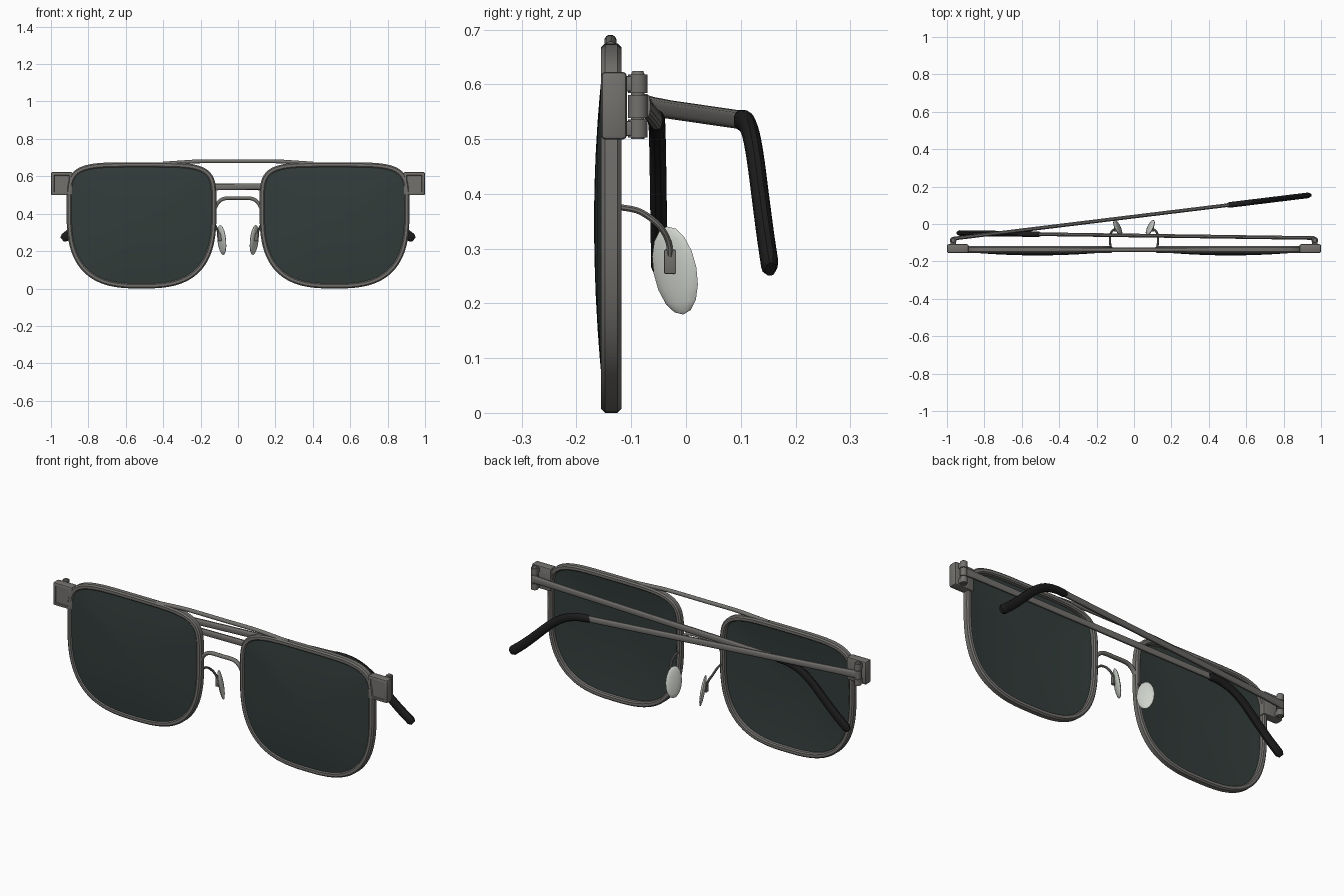
import bpy, bmesh, math
from mathutils import Vector, Matrix

if "Cube" in bpy.data.objects:
    bpy.data.objects.remove(bpy.data.objects["Cube"])


def material(name, rgb):
    m = bpy.data.materials.new(name)
    m.diffuse_color = (*rgb, 1)
    m.use_nodes = True
    m.node_tree.nodes["Principled BSDF"].inputs["Base Color"].default_value = m.diffuse_color
    return m


METAL = material("dark_metal", (0.17, 0.165, 0.155))
BLACK = material("black_plastic", (0.012, 0.012, 0.012))
GLASS = material("dark_lens", (0.032, 0.046, 0.043))
PAD = material("pale_pad", (0.62, 0.65, 0.6))


def finish(name, bm, mat, angle=35):
    bmesh.ops.recalc_face_normals(bm, faces=bm.faces)
    me = bpy.data.meshes.new(name)
    bm.to_mesh(me)
    bm.free()
    ob = bpy.data.objects.new(name, me)
    bpy.context.collection.objects.link(ob)
    me.materials.append(mat)
    bpy.ops.object.select_all(action='DESELECT')
    ob.select_set(True)
    bpy.context.view_layer.objects.active = ob
    bpy.ops.object.shade_smooth_by_angle(angle=math.radians(angle))
    return ob


def loft(name, rings, mat, closed=False, angle=35):
    bm = bmesh.new()
    vs = [[bm.verts.new(p) for p in r] for r in rings]
    n = len(vs[0])
    for i in range(len(vs) - (0 if closed else 1)):
        a, b = vs[i], vs[(i + 1) % len(vs)]
        for j in range(n):
            k = (j + 1) % n
            bm.faces.new((a[j], a[k], b[k], b[j]))
    if not closed:
        bm.faces.new(vs[0])
        bm.faces.new(vs[-1])
    return finish(name, bm, mat, angle)


def smooth_path(pts, steps=6):
    """Catmull-Rom curve through the points."""
    p = [Vector(q) for q in pts]
    p = [2 * p[0] - p[1]] + p + [2 * p[-1] - p[-2]]
    out = []
    for i in range(1, len(p) - 2):
        a, b, c, d = p[i - 1:i + 3]
        for s in range(steps):
            t = s / steps
            out.append(0.5 * (2 * b + (c - a) * t + (2 * a - 5 * b + 4 * c - d) * t * t
                              + (3 * b - a - 3 * c + d) * t ** 3))
    return out + [p[-2]]


def sweep(name, path, ref, radii, mat, sides=12, power=1.0):
    """Oval tube; radii(t) gives half sizes along ref and across it."""
    rings, ref, n = [], Vector(ref), len(path)
    for i, p in enumerate(path):
        tan = (path[min(i + 1, n - 1)] - path[max(i - 1, 0)]).normalized()
        up = tan.cross(ref).normalized()
        side = up.cross(tan)
        a, b = radii(i / (n - 1))
        ring = []
        for k in range(sides):
            w = 2 * math.pi * (k + 0.5) / sides
            c, s = math.cos(w), math.sin(w)
            ring.append(p + side * a * math.copysign(abs(c) ** power, c)
                        + up * b * math.copysign(abs(s) ** power, s))
        rings.append(ring)
    return loft(name, rings, mat)


def box(name, lo, hi, mat, bevel=0.005, panel=False):
    bm = bmesh.new()
    lo, hi = Vector(lo), Vector(hi)
    bmesh.ops.create_cube(bm, size=1, matrix=Matrix.Translation((lo + hi) / 2)
                          @ Matrix.Diagonal((*[abs(v) for v in hi - lo], 1)))
    bmesh.ops.bevel(bm, geom=bm.edges[:], offset=bevel, segments=2, affect='EDGES', profile=0.5)
    if panel:
        front = min(bm.faces, key=lambda f: f.calc_center_median().y)
        bmesh.ops.inset_region(bm, faces=[front], thickness=0.012)
        bmesh.ops.inset_region(bm, faces=[front], thickness=0.002, depth=-0.004)
    return finish(name, bm, mat)


def cylinder(name, x, y, z0, z1, r, mat, r_top=None):
    bm = bmesh.new()
    bmesh.ops.create_cone(bm, cap_ends=True, segments=20, radius1=r, radius2=r_top or r, depth=z1 - z0,
                          matrix=Matrix.Translation((x, y, (z0 + z1) / 2)))
    return finish(name, bm, mat)


# Lens outline: flat-topped, rounder below
CX, CZ, N = 0.516, 0.42, 96


def outline():
    pts = []
    for i in range(N):
        w = 2 * math.pi * i / N
        c, s = math.cos(w), math.sin(w)
        n, h = (4.6, 0.255) if s >= 0 else (2.8, 0.42)
        pts.append(Vector((0.401 * math.copysign(abs(c) ** (2 / n), c),
                           h * math.copysign(abs(s) ** (2 / n), s))))
    return pts


OUT = outline()
NORMALS = []
for i in range(N):
    t = OUT[(i + 1) % N] - OUT[i - 1]
    NORMALS.append(Vector((t.y, -t.x)).normalized())

# Rim cross-section: inward offset, depth
RIM = [(0, -0.148), (0.007, -0.155), (0.021, -0.155), (0.027, -0.150),
       (0.027, -0.124), (0.021, -0.118), (0.007, -0.118), (0, -0.125)]

for s, tag in ((1, "right"), (-1, "left")):
    # Rim
    loft("rim_" + tag, [[(s * (CX + p.x - n.x * d), y, CZ + p.y - n.y * d) for d, y in RIM]
                        for p, n in zip(OUT, NORMALS)], METAL, closed=True)
    # Domed lens
    edge = [p - n * 0.022 for p, n in zip(OUT, NORMALS)]
    rs = [0.02, 0.2, 0.4, 0.6, 0.75, 0.88, 1]

    def lens_ring(r, y0):
        return [(s * (CX + e.x * r), y0 - 0.018 * (1 - r * r), CZ - 0.07 * (1 - r) + e.y * r) for e in edge]
    loft("lens_" + tag, [lens_ring(r, -0.150) for r in rs] + [lens_ring(r, -0.141) for r in reversed(rs)], GLASS)

    # End piece with framed front panel
    box("end_piece_" + tag, (s * 0.885, -0.155, 0.499), (s * 1.0, -0.108, 0.623), METAL, 0.008, True)

    # Hinge leaves, knuckles and screw
    hx, hy = 0.967, -0.088
    for k, (z0, z1) in enumerate(((0.503, 0.536), (0.539, 0.581), (0.584, 0.618))):
        cylinder(f"hinge_knuckle_{k}_{tag}", s * hx, hy, z0, z1, 0.018, METAL)
        if k != 1:
            box(f"hinge_leaf_{k}_{tag}", (s * 0.953, -0.112, z0 + 0.003), (s * 0.981, -0.09, z1 - 0.003), METAL, 0.003)
    cylinder("hinge_pin_" + tag, s * hx, hy, 0.5, 0.619, 0.012, METAL)
    cylinder("hinge_screw_" + tag, s * hx, hy, 0.617, 0.624, 0.013, METAL, 0.010)

    # Folded temple arm and bent ear tip; the left one lies behind the right one
    slope = 0.014 if s > 0 else 0.122
    y0 = -0.075 if s > 0 else -0.078

    def fold(d, z):
        return Vector((s * (0.965 - d), y0 + slope * d, z))
    ref = Vector((s * slope, 1, 0)).normalized()
    arm = [fold(d, 0.561 - 0.026 * d / 1.47) for d in (0.0, 0.04, 0.12, 0.4, 0.8, 1.2, 1.5)]
    sweep("temple_" + tag, arm, ref, lambda t: (0.010, 0.022 - 0.005 * min(1, t * 2)), METAL, 12, 0.7)
    tip = smooth_path([fold(d, z) for d, z in ((1.465, 0.535), (1.54, 0.53), (1.61, 0.509),
                                               (1.68, 0.463), (1.76, 0.388), (1.83, 0.323), (1.905, 0.262))])

    def tip_radii(t):
        k = 0.75 if t == 0 else 0.6 if t == 1 else 1
        return 0.0155 * k, (0.019 + 0.006 * t) * k
    sweep("ear_tip_" + tag, tip, ref, tip_radii, BLACK, 12, 0.85)

    # Nose pad arm, mount and pad
    wire = smooth_path([(s * 0.126, -0.122, 0.376), (s * 0.128, -0.085, 0.368),
                        (s * 0.124, -0.05, 0.343), (s * 0.110, -0.032, 0.312), (s * 0.100, -0.029, 0.275)])
    sweep("pad_arm_" + tag, wire, (1, 0, 0), lambda t: (0.006, 0.006), METAL, 8)
    box("pad_mount_" + tag, (s * 0.086, -0.040, 0.254), (s * 0.108, -0.019, 0.298), METAL, 0.002)
    bm = bmesh.new()
    bmesh.ops.create_uvsphere(bm, u_segments=14, v_segments=8, radius=1)
    turn = (Matrix.Rotation(math.radians(-28 * s), 4, 'Z') @ Matrix.Rotation(math.radians(9 * s), 4, 'Y')
            @ Matrix.Rotation(math.radians(7), 4, 'X'))
    bmesh.ops.transform(bm, verts=bm.verts, matrix=Matrix.Translation((s * 0.087, -0.02, 0.26))
                        @ turn @ Matrix.Diagonal((0.011, 0.045, 0.082, 1)))
    finish("nose_pad_" + tag, bm, PAD)

# Brow bar along the top of both rims
brow = smooth_path([(-0.40, -0.138, 0.668), (-0.31, -0.138, 0.674), (-0.2, -0.138, 0.680), (0, -0.138, 0.680),
                    (0.2, -0.138, 0.680), (0.31, -0.138, 0.674), (0.40, -0.138, 0.668)])
sweep("brow_bar", brow, (0, 1, 0), lambda t: (0.011, 0.0105), METAL)

# Arched nose bridge
arch = smooth_path([(-0.125, -0.137, 0.425), (-0.108, -0.137, 0.458), (-0.072, -0.137, 0.481), (0, -0.137, 0.483),
                    (0.072, -0.137, 0.481), (0.108, -0.137, 0.458), (0.125, -0.137, 0.425)])
sweep("nose_bridge", arch, (0, 1, 0), lambda t: (0.012, 0.010), METAL)
